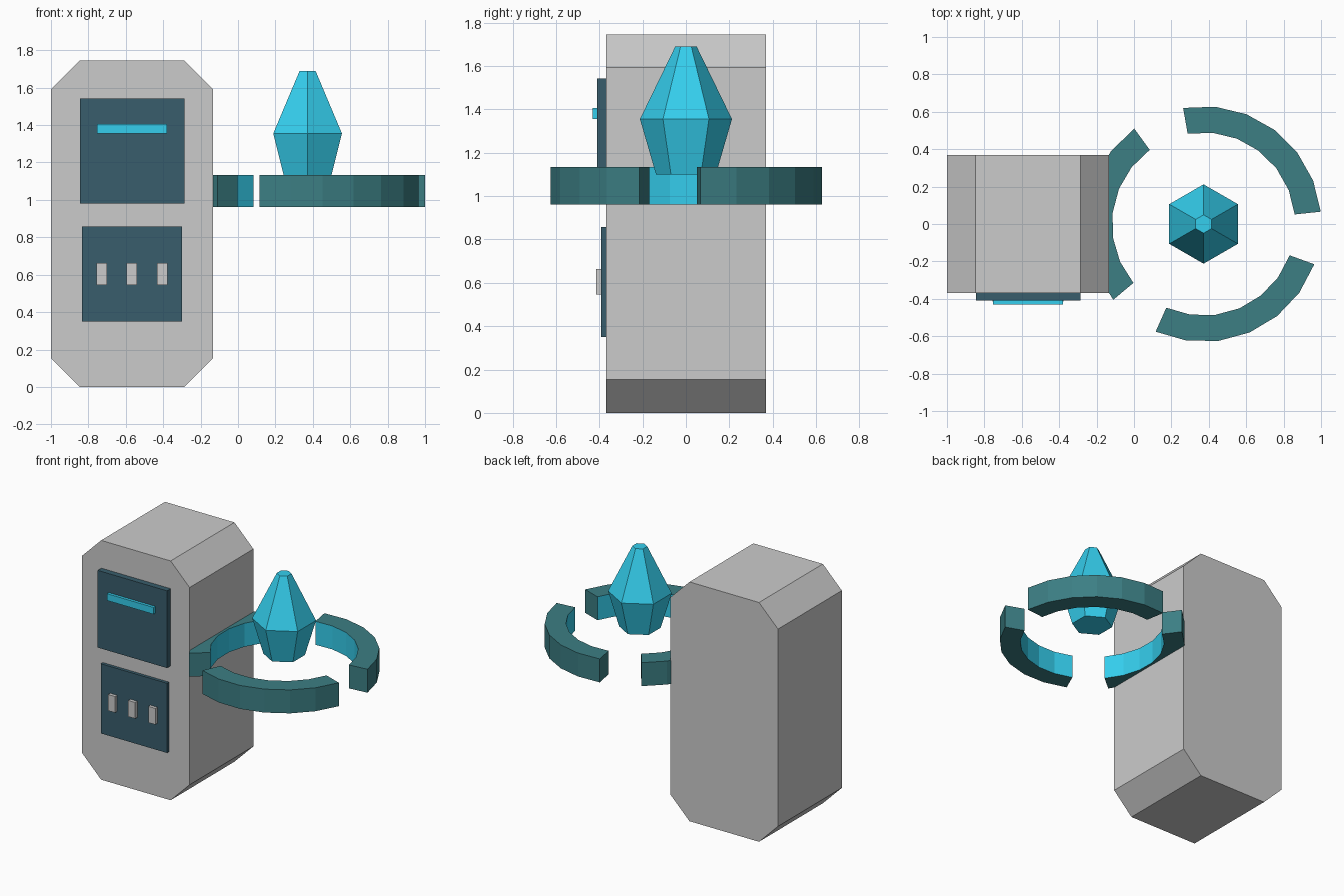
import bpy, bmesh
from math import cos, sin, radians

if "Cube" in bpy.data.objects:
    bpy.data.objects.remove(bpy.data.objects["Cube"])


def material(name, rgb):
    m = bpy.data.materials.new(name)
    m.diffuse_color = (*rgb, 1)
    m.use_nodes = True
    m.node_tree.nodes["Principled BSDF"].inputs["Base Color"].default_value = m.diffuse_color
    return m


TEAL = material("teal", (0.045, 0.21, 0.23))
CYAN = material("cyan", (0.035, 0.62, 0.85))
PANEL = material("panel_blue", (0.04, 0.11, 0.15))


def finish(name, bm, *mats):
    bmesh.ops.recalc_face_normals(bm, faces=bm.faces[:])
    me = bpy.data.meshes.new(name)
    bm.to_mesh(me)
    bm.free()
    ob = bpy.data.objects.new(name, me)
    bpy.context.collection.objects.link(ob)
    for m in mats:
        me.materials.append(m)
    return ob


def box(name, x, y, z, *mats):
    bm = bmesh.new()
    bmesh.ops.create_cube(bm, size=1)
    for v in bm.verts:
        for i, (lo, hi) in enumerate((x, y, z)):
            v.co[i] = lo if v.co[i] < 0 else hi
    return finish(name, bm, *mats)


def loft(bm, rings, closed=False):
    """Skin equal-sized vertex rings; returns side faces ring by ring."""
    vs = [[bm.verts.new(p) for p in r] for r in rings]
    n = len(vs[0])
    sides = [[bm.faces.new((a[i], a[(i + 1) % n], b[(i + 1) % n], b[i]))
              for i in range(n)] for a, b in zip(vs, vs[1:])]
    bm.faces.new(vs[0])
    bm.faces.new(vs[-1])
    return sides


# Cabinet: chamfered front profile run through its depth
X0, X1, H, C, D = -1.0, -0.133, 1.745, 0.153, 0.368
profile = [(X0 + C, 0), (X1 - C, 0), (X1, C), (X1, H - C),
           (X1 - C, H), (X0 + C, H), (X0, H - C), (X0, C)]
bm = bmesh.new()
loft(bm, [[(x, y, z) for x, z in profile] for y in (-D, D)])
finish("cabinet", bm)

# Front panels with slot and buttons
box("upper_panel", (-0.845, -0.286), (-0.41, -0.36), (0.98, 1.543), PANEL)
box("slot_light", (-0.755, -0.38), (-0.431, -0.40), (1.355, 1.405), CYAN)
box("lower_panel", (-0.833, -0.299), (-0.391, -0.36), (0.35, 0.858), PANEL)
for i in range(3):
    cx = -0.729 + 0.162 * i
    box(f"button_{i + 1}", (cx - 0.028, cx + 0.028), (-0.415, -0.38), (0.545, 0.663))

# Broken ring: three arcs with glowing inner faces
CX, R_OUT, R_IN, Z0, Z1 = 0.372, 0.63, 0.49, 0.962, 1.133
SPAN, SEGS = 94, 6
for k in range(3):
    rings = []
    for s in range(SEGS + 1):
        a = radians(6 + 120 * k + SPAN * s / SEGS)
        rings.append([(CX + r * cos(a), r * sin(a), z) for r, z in
                      ((R_IN, Z0), (R_OUT, Z0), (R_OUT, Z1), (R_IN, Z1))])
    bm = bmesh.new()
    for quad in loft(bm, rings):
        quad[3].material_index = 1
    finish(f"ring_arc_{k + 1}", bm, TEAL, CYAN)

# Floating six-sided crystal
bm = bmesh.new()
loft(bm, [[(CX + r * cos(radians(30 + 60 * i)), r * sin(radians(30 + 60 * i)), z)
           for i in range(6)]
          for r, z in ((0.138, 1.10), (0.212, 1.355), (0.049, 1.69))])
finish("crystal", bm, CYAN)
